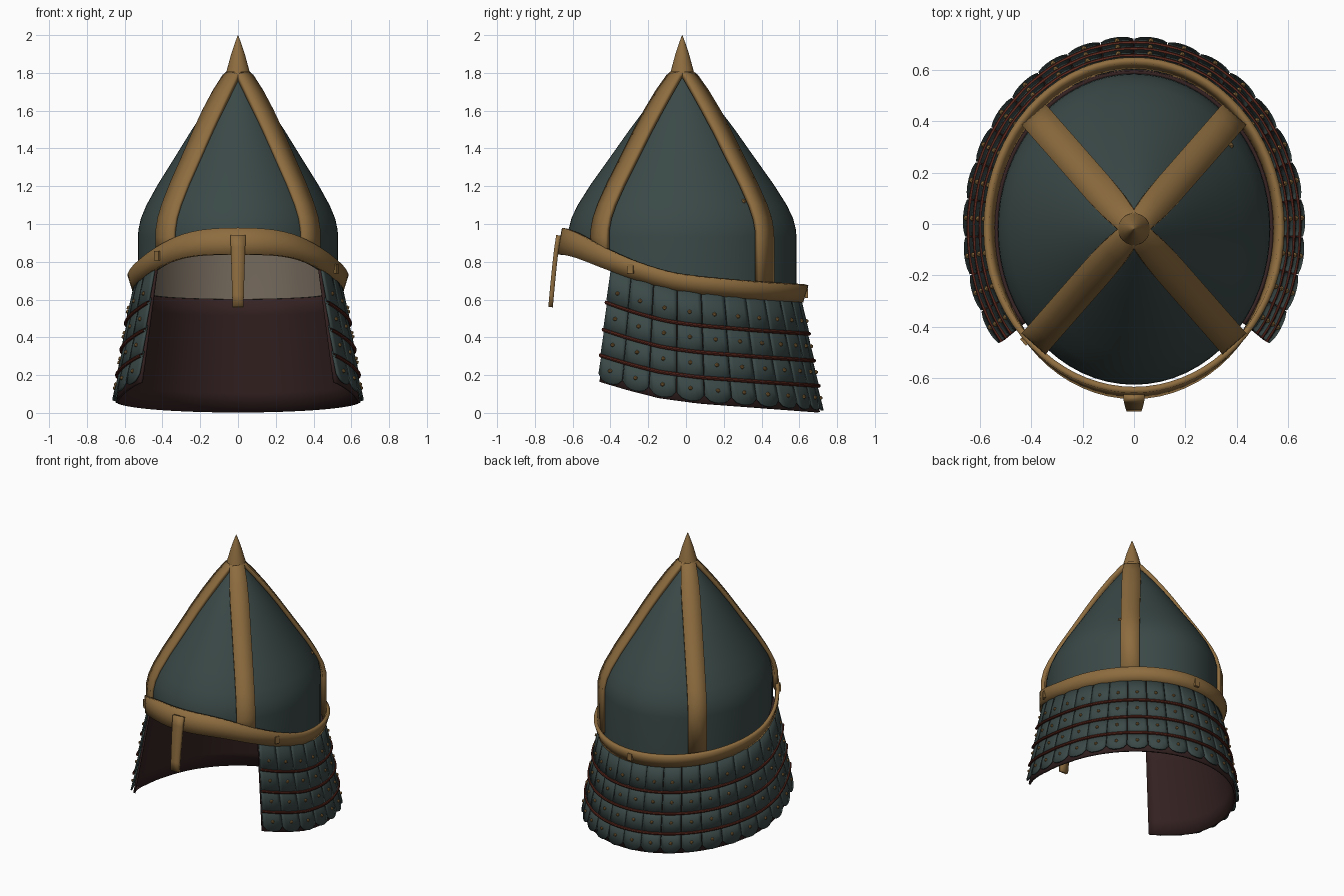
import bpy, bmesh, math
from mathutils import Vector, Matrix

if "Cube" in bpy.data.objects:
    bpy.data.objects.remove(bpy.data.objects["Cube"])

CY = -0.02                                  # centre line of the helmet


def material(name, r, g, b):
    m = bpy.data.materials.new(name)
    m.diffuse_color = (r, g, b, 1)
    m.use_nodes = True
    m.node_tree.nodes["Principled BSDF"].inputs["Base Color"].default_value = m.diffuse_color
    return m


GOLD = material("bronze", .27, .152, .050)
TEAL = material("dark teal", .042, .066, .063)
MAROON = material("maroon leather", .036, .016, .016)
RED = material("red cord", .10, .020, .012)
LINING = material("tan lining", .18, .145, .11)


def lerp_table(table, x):
    if x <= table[0][0]:
        return table[0][1]
    for (x0, y0), (x1, y1) in zip(table, table[1:]):
        if x <= x1:
            return y0 + (y1 - y0) * (x - x0) / (x1 - x0)
    return table[-1][1]


def add_grid(bm, fn, nu, nv, closed=False):
    rows = [[bm.verts.new(fn(i / nu, j / nv)) for i in range(nu if closed else nu + 1)]
            for j in range(nv + 1)]
    n = len(rows[0])
    for a, b in zip(rows, rows[1:]):
        for i in range(nu):
            k = (i + 1) % n
            bm.faces.new((a[i], a[k], b[k], b[i]))


def finish(name, bm, mat, thick=0, offset=0, angle=40):
    bmesh.ops.remove_doubles(bm, verts=bm.verts, dist=1e-5)
    me = bpy.data.meshes.new(name)
    bm.to_mesh(me)
    bm.free()
    ob = bpy.data.objects.new(name, me)
    bpy.context.collection.objects.link(ob)
    me.materials.append(mat)
    if thick:
        s = ob.modifiers.new("thickness", 'SOLIDIFY')
        s.thickness, s.offset = thick, offset
    bpy.ops.object.select_all(action='DESELECT')
    ob.select_set(True)
    bpy.context.view_layer.objects.active = ob
    bpy.ops.object.shade_smooth_by_angle(angle=math.radians(angle))
    return ob


# height of the rim band along y, and the dome outline (z, radius ratio)
RIM = [(-.66, .912), (-.58, .89), (-.45, .828), (-.3, .765), (-.18, .725), (-.07, .695),
       (.07, .676), (.35, .65), (.64, .632)]
DOME = [(1.82, 0), (1.78, .08), (1.7, .2), (1.6, .335), (1.5, .46), (1.35, .635),
        (1.21, .80), (1.1, .915), (1.03, .97), (.97, .995), (.93, 1), (.6, 1)]
RX, RY = .53, .605


def rim_z(y):
    return sum(lerp_table(RIM, y + d) for d in (-.04, -.02, 0, .02, .04)) / 5


# dome shell and its lining
def dome_fn(scale, drop):
    def fn(u, v):
        a = u * math.tau
        z, t = DOME[round(v * 11)]
        x, y = math.cos(a) * RX * t * scale, CY + math.sin(a) * RY * t * scale
        if v == 1:
            z = rim_z(y) - .035
        return x, y, z - drop * (1 - v)
    return fn


for name, mat, sc, drop in (("dome_shell", TEAL, 1, 0), ("dome_lining", LINING, .98, .02)):
    bm = bmesh.new()
    add_grid(bm, dome_fn(sc, drop), 64, 11, True)
    finish(name, bm, mat)

bm = bmesh.new()
add_grid(bm, lambda u, v: (Vector(dome_fn(1 - .02 * v, 0)(u, 1))), 64, 1, True)
finish("dome_lower_edge", bm, TEAL)

# four straps running from the peak to the rim
bm = bmesh.new()
for sx in (-1, 1):
    for sy in (-1, 1):
        d = Vector((sx * RX, sy * RY, 0)) * math.sqrt(.5)
        side = Vector((-d.y, d.x, 0)).normalized()

        def strap(u, v):
            z, t = DOME[round(v * 11)]
            c = d * t + d.normalized() * (.012 if t else 0)
            if v == 1:
                z = rim_z(CY + c.y)
            hw = .045 + .017 * min(1, t * 4)
            return c + side * hw * (2 * u - 1) + Vector((0, CY, z))
        add_grid(bm, strap, 2, 11)
finish("dome_straps", bm, GOLD, .026)

# curved rim band, leaning out at the back and in at the front
def rim(u, v):
    a = u * math.tau
    s, k = math.sin(a), 2 * v - 1
    half = .045 + .025 * max(0, -s) ** 2
    off = k * (.014 if s > -.3 else .014 - .026 * (-s - .3) / .7)
    y = -.017 + s * .640
    return math.cos(a) * (.56 + off), y + s * off, rim_z(y) + k * half


bm = bmesh.new()
add_grid(bm, rim, 72, 2, True)
finish("rim_band", bm, GOLD, .024)

# spike on the peak
bm = bmesh.new()
prof = [(.062, 1.805), (.055, 1.83), (.036, 1.90), (.016, 1.96), (.001, 2.0)]
add_grid(bm, lambda u, v: (prof[round(v * 4)][0] * math.cos(u * math.tau),
                           CY + prof[round(v * 4)][0] * math.sin(u * math.tau),
                           prof[round(v * 4)][1]), 24, 4, True)
finish("peak_spike", bm, GOLD)

# nose guard
bm = bmesh.new()
add_grid(bm, lambda u, v: ((2 * u - 1) * (.04 - .011 * v),
                           -.675 - .042 * v ** .8, .94 - .38 * v), 2, 6)
finish("nose_guard", bm, GOLD, .024)

# neck curtain surface: angle, fraction down, outward offset
A0, A1 = math.radians(-37), math.radians(217)
HEM = [(-.46, .165), (-.3, .118), (-.14, .078), (.07, .05), (.72, .002)]


def curtain(a, f, o):
    c, s = math.cos(a), math.sin(a)
    yt, yb = CY + .615 * s, CY + .722 * s
    z0, z1 = rim_z(yt) - .05, lerp_table(HEM, yb)
    rx, ry = .54 + .098 * f + o, .615 + .107 * f + o
    return Vector((c * rx, CY + s * ry, z0 + (z1 - z0) * f))


bm = bmesh.new()
add_grid(bm, lambda u, v: curtain(A0 + (A1 - A0) * u, -.06 + 1.06 * v, 0), 66, 6)
finish("curtain_backing", bm, MAROON, .014)

# overlapping rows of rounded plates, with a rivet on each
COLS = 22
ROWS = [(-.04, .28, .02), (.24, .53, .02), (.49, .76, .02), (.72, .985, .07)]
STEP = (A1 - A0) / COLS
plates, rivets = bmesh.new(), bmesh.new()
for r, (f0, f1, lobe) in enumerate(ROWS):
    for c in range(COLS):
        mid = A0 + STEP * (c + .5)

        def plate(u, v):
            k = 2 * u - 1
            end = f1 - lobe * (1 - math.sqrt(max(0, 1 - k * k * .98)))
            return curtain(mid + k * STEP * .485, f0 + (end - f0) * v,
                           .012 + .010 * v + .003 * (1 - k * k))
        add_grid(plates, plate, 6, 2)
        p = curtain(mid, (.17, .40, .635, .87)[r], .028)
        bmesh.ops.create_icosphere(rivets, subdivisions=1, radius=.012,
                                   matrix=Matrix.Translation(p))
finish("curtain_plates", plates, TEAL, .010)

# loose rivets on the straps
for p in ((.375, .305, 1.12), (-.09, -.13, 1.66)):
    bmesh.ops.create_icosphere(rivets, subdivisions=1, radius=.014,
                               matrix=Matrix.Translation(p))
finish("rivets", rivets, GOLD)

# red lacing cords along the row joins
for n, f in enumerate((.285, .53, .76)):
    bm = bmesh.new()

    def cord(u, v):
        a, b = A0 + (A1 - A0) * v, u * math.tau
        return curtain(a, f, .027 + .010 * math.cos(b)) + Vector((0, 0, .010 * math.sin(b)))
    add_grid(bm, cord, 8, 66, True)
    finish(f"lacing_cord_{n + 1}", bm, RED)

# small clips on the rim band
bm = bmesh.new()
for a in (math.radians(-25), math.radians(90), math.radians(222)):
    y = -.017 + .655 * math.sin(a)
    m = Matrix.Translation((.573 * math.cos(a), y, rim_z(y))) @ Matrix.Rotation(a, 4, 'Z')
    bmesh.ops.create_cube(bm, size=1, matrix=m @ Matrix.Diagonal((.016, .035, .05, 1)))
finish("rim_clips", bm, GOLD)
